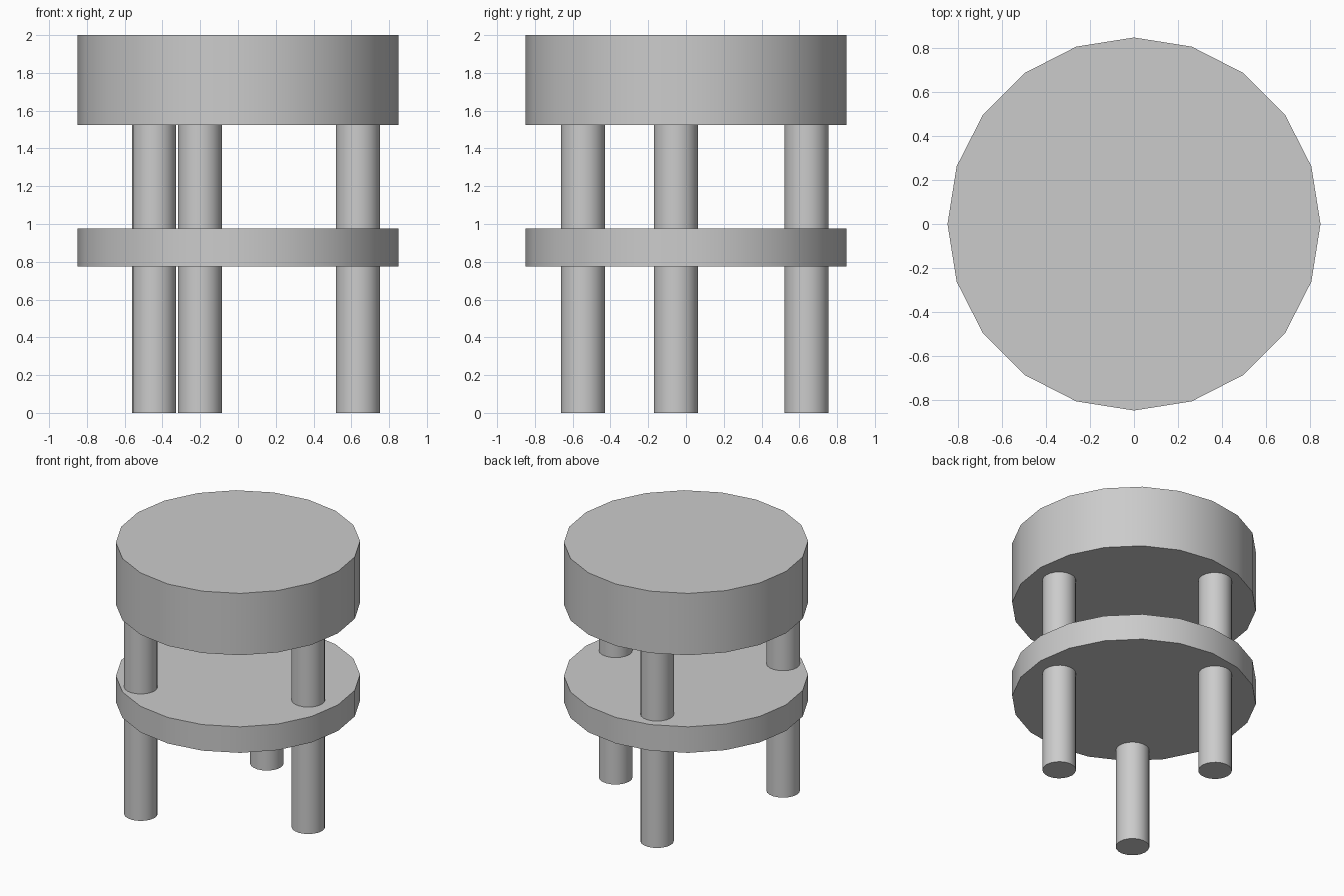
import bpy
import math

if "Cube" in bpy.data.objects:
    bpy.data.objects.remove(bpy.data.objects["Cube"])


def cylinder(name, x, y, radius, z0, z1, sides=20):
    bpy.ops.mesh.primitive_cylinder_add(
        vertices=sides, radius=radius, depth=z1 - z0,
        location=(x, y, (z0 + z1) / 2))
    obj = bpy.context.object
    obj.name = name
    # a corner of the polygon lies on the x axis
    obj.rotation_euler.z = math.pi / 2
    bpy.ops.object.shade_smooth_by_angle(angle=math.radians(30))
    return obj


# Thick top and thinner shelf
cylinder("table_top", 0, 0, 0.85, 1.525, 2.0)
cylinder("shelf", 0, 0, 0.85, 0.775, 0.975)

# Three round legs running through the shelf up to the top
legs = {
    "back_leg": (-0.201, 0.638),
    "front_left_leg": (-0.444, -0.545),
    "right_leg": (0.635, -0.053),
}
for name, (x, y) in legs.items():
    cylinder(name, x, y, 0.117, 0, 1.525)
